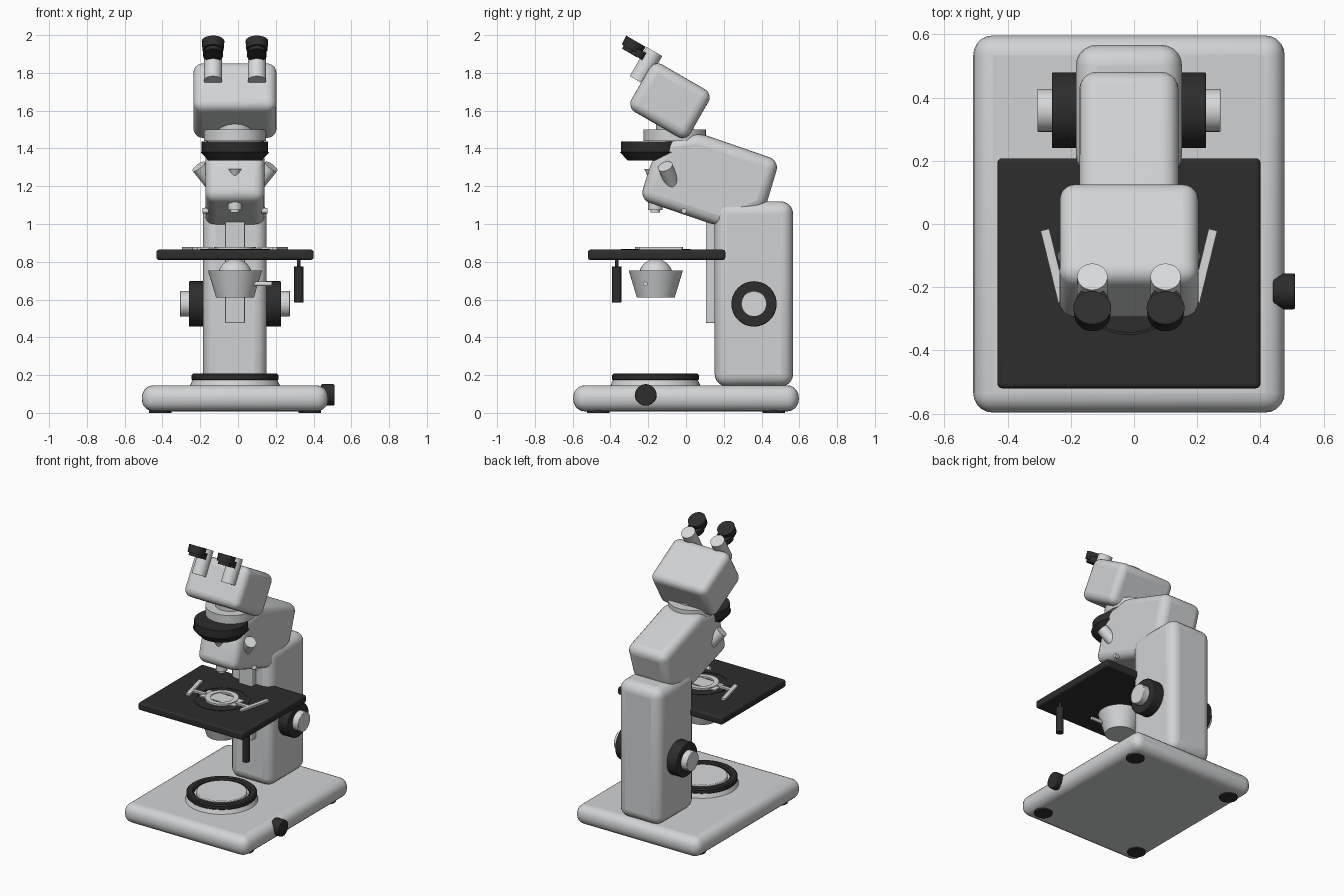
import bpy, bmesh, math
from mathutils import Vector, Matrix

if "Cube" in bpy.data.objects:
    bpy.data.objects.remove(bpy.data.objects["Cube"])

CX = -0.016            # centre plane of the instrument


def material(name, c):
    m = bpy.data.materials.new(name)
    m.diffuse_color = (*c, 1)
    m.use_nodes = True
    m.node_tree.nodes["Principled BSDF"].inputs["Base Color"].default_value = m.diffuse_color
    return m


LIGHT = material("light grey enamel", (0.64, 0.65, 0.66))
BLACK = material("black plastic", (0.026, 0.026, 0.026))
METAL = material("pale metal", (0.68, 0.69, 0.70))


def finish(name, bm, mat, bevel=0, segments=5):
    bmesh.ops.recalc_face_normals(bm, faces=bm.faces)
    me = bpy.data.meshes.new(name)
    bm.to_mesh(me)
    bm.free()
    me.materials.append(mat)
    ob = bpy.data.objects.new(name, me)
    bpy.context.collection.objects.link(ob)
    if bevel:
        b = ob.modifiers.new("round", 'BEVEL')
        b.width, b.segments, b.limit_method = bevel, segments, 'ANGLE'
        b.angle_limit = math.radians(15)
    bpy.ops.object.select_all(action='DESELECT')
    bpy.context.view_layer.objects.active = ob
    ob.select_set(True)
    bpy.ops.object.shade_smooth_by_angle(angle=math.radians(35))
    return ob


def box(name, lo, hi, mat, bevel=0, tilt=0, turn=0):
    """Box between two corners, tilted about x and turned about z in place."""
    lo, hi = Vector(lo), Vector(hi)
    bm = bmesh.new()
    bmesh.ops.create_cube(bm, size=1)
    bm.transform(Matrix.Translation((lo + hi) / 2) @ Matrix.Rotation(turn, 4, 'Z')
                 @ Matrix.Rotation(tilt, 4, 'X') @ Matrix.Diagonal((*(hi - lo), 1)))
    return finish(name, bm, mat, bevel)


def rod(name, a, b, r1, mat, r2=None, bevel=0, sides=48):
    """Cylinder or cone from point a to point b."""
    a, b = Vector(a), Vector(b)
    d = b - a
    bm = bmesh.new()
    bmesh.ops.create_cone(bm, cap_ends=True, segments=sides, radius1=r1,
                          radius2=r1 if r2 is None else r2, depth=d.length)
    bm.transform(Matrix.Translation((a + b) / 2) @ d.to_track_quat('Z', 'Y').to_matrix().to_4x4())
    return finish(name, bm, mat, bevel, 2)


def lathe(name, x, y, profile, mat):
    """Closed (radius, z) loop spun about a vertical axis."""
    bm = bmesh.new()
    vs = [bm.verts.new((x + r, y, z)) for r, z in profile]
    es = [bm.edges.new((vs[i], vs[i - 1])) for i in range(len(vs))]
    bmesh.ops.spin(bm, geom=vs + es, cent=(x, y, 0), axis=(0, 0, 1), angle=math.tau, steps=64)
    bmesh.ops.remove_doubles(bm, verts=bm.verts, dist=1e-5)
    return finish(name, bm, mat)


# Base with feet and dimmer knob
box("base", (CX - 0.493, -0.597, 0.008), (CX + 0.493, 0.597, 0.146), LIGHT, 0.062)
for sx in (-1, 1):
    for sy in (-1, 1):
        x, y = CX + sx * 0.395, sy * 0.465
        rod("foot", (x, y, 0), (x, y, 0.02), 0.06, BLACK)
rod("dimmer_knob", (0.44, -0.213, 0.095), (0.51, -0.213, 0.095), 0.057, BLACK, bevel=0.005)

# Lamp housing
LY = -0.162
rod("lamp_collar", (CX, LY, 0.14), (CX, LY, 0.185), 0.24, LIGHT, 0.22)
lathe("lamp_ring", CX, LY, [(0.18, 0.17), (0.222, 0.17), (0.23, 0.178), (0.23, 0.2),
                            (0.222, 0.208), (0.19, 0.208), (0.18, 0.2)], BLACK)
rod("lamp_lens", (CX, LY, 0.16), (CX, LY, 0.206), 0.165, METAL, bevel=0.005)

# Column, rail and arm
box("column", (CX - 0.168, 0.152, 0.14), (CX + 0.168, 0.567, 1.12), LIGHT, 0.065)
box("stage_rail", (CX - 0.052, 0.105, 0.475), (CX + 0.052, 0.17, 1.05), LIGHT, 0.006)
bm = bmesh.new()
outline = [(-0.1, 1.46), (0.07, 1.482), (0.495, 1.335), (0.42, 1.085),
           (0.18, 0.985), (-0.245, 1.13), (-0.18, 1.34)]
f = bm.faces.new([bm.verts.new((CX - 0.157, y, z)) for y, z in outline])
g = bmesh.ops.extrude_face_region(bm, geom=[f])["geom"]
bmesh.ops.translate(bm, vec=(0.314, 0, 0), verts=[v for v in g if isinstance(v, bmesh.types.BMVert)])
finish("arm", bm, LIGHT, 0.055)

# Focus knobs and side screws on both sides
for s in (-1, 1):
    rod("focus_knob", (CX + s * 0.15, 0.36, 0.577), (CX + s * 0.244, 0.36, 0.577), 0.12, BLACK, bevel=0.005)
    rod("fine_focus_knob", (CX + s * 0.2, 0.36, 0.577), (CX + s * 0.29, 0.36, 0.577), 0.068, METAL, bevel=0.003)
    rod("arm_screw", (CX + s * 0.14, -0.01, 1.07), (CX + s * 0.172, -0.01, 1.07), 0.014, METAL, sides=16)
    rod("side_objective", (CX + s * 0.09, -0.055, 1.17), (CX + s * 0.192, -0.11, 1.305),
        0.036, METAL, 0.04)

# Nosepiece and front objective
NY = -0.168
rod("nosepiece_band", (CX, NY, 1.38), (CX, NY, 1.437), 0.176, BLACK)
rod("nosepiece_taper", (CX, NY, 1.335), (CX, NY, 1.382), 0.14, BLACK, 0.183)
rod("front_objective", (CX, -0.163, 1.075), (CX, -0.163, 1.2), 0.038, METAL)
rod("objective_tip", (CX, -0.163, 1.06), (CX, -0.163, 1.08), 0.025, METAL)
rod("arm_stud", (CX, -0.185, 1.245), (CX, -0.185, 1.29), 0.015, METAL, 0.035)

# Viewing head
rod("head_mount", (CX, -0.06, 1.44), (CX, -0.06, 1.5), 0.165, LIGHT)
rod("head_neck", (CX, -0.06, 1.49), (CX, -0.06, 1.56), 0.1, LIGHT)
box("head", (CX - 0.22, -0.265, 1.508), (CX + 0.22, 0.095, 1.798), LIGHT, 0.05, tilt=-math.pi / 6)

# Eyepieces
V = Vector((0, 0.5, 0.866))
for s in (-1, 1):
    x = CX + s * 0.116
    top = Vector((x, -0.167, 1.913))
    rod("eyepiece_tube", top - V * 0.178, top, 0.048, METAL)
    cap = Vector((x, -0.278, 1.945))
    rod("eyecup", cap - V * 0.026, cap + V * 0.026, 0.056, BLACK, 0.06)
    rod("eyecup_neck", cap - V * 0.045, cap, 0.044, BLACK)
    low = Vector((x, -0.255, 1.907))
    rod("eyecup_collar", low - V * 0.022, low + V * 0.02, 0.052, BLACK)

# Stage with aperture ring, slide and clips
SY = -0.16
box("stage", (CX - 0.416, -0.52, 0.81), (CX + 0.416, 0.208, 0.864), BLACK, 0.014)
lathe("aperture_ring", CX, SY, [(0.165, 0.86), (0.185, 0.86), (0.185, 0.867), (0.165, 0.867)], BLACK)
box("slide", (CX - 0.14, -0.215, 0.862), (CX + 0.14, -0.105, 0.872), METAL)
lathe("specimen_ring", CX, SY, [(0.075, 0.862), (0.11, 0.862), (0.11, 0.877), (0.075, 0.877)], METAL)
for s in (-1, 1):
    box("slide_clip", (CX + s * 0.238 - 0.014, -0.25, 0.862), (CX + s * 0.238 + 0.014, -0.015, 0.878),
        METAL, turn=-s * 0.24)
    box("clip_finger", (CX + s * 0.17 - 0.05, -0.185, 0.864), (CX + s * 0.17 + 0.05, -0.16, 0.877), METAL)
rod("stage_drive_knob", (0.322, -0.367, 0.585), (0.322, -0.367, 0.775), 0.025, BLACK, bevel=0.003)
rod("stage_drive_shaft", (0.322, -0.367, 0.77), (0.322, -0.367, 0.82), 0.01, BLACK)

# Condenser under the stage
rod("condenser", (CX, SY, 0.61), (CX, SY, 0.753), 0.1, LIGHT, 0.143)
bm = bmesh.new()
bmesh.ops.create_uvsphere(bm, u_segments=32, v_segments=16, radius=0.09)
bm.transform(Matrix.Translation((CX, SY, 0.725)))
finish("condenser_lens", bm, METAL)
rod("iris_lever", (CX + 0.06, -0.215, 0.683), (0.18, -0.215, 0.683), 0.012, METAL, sides=16)
